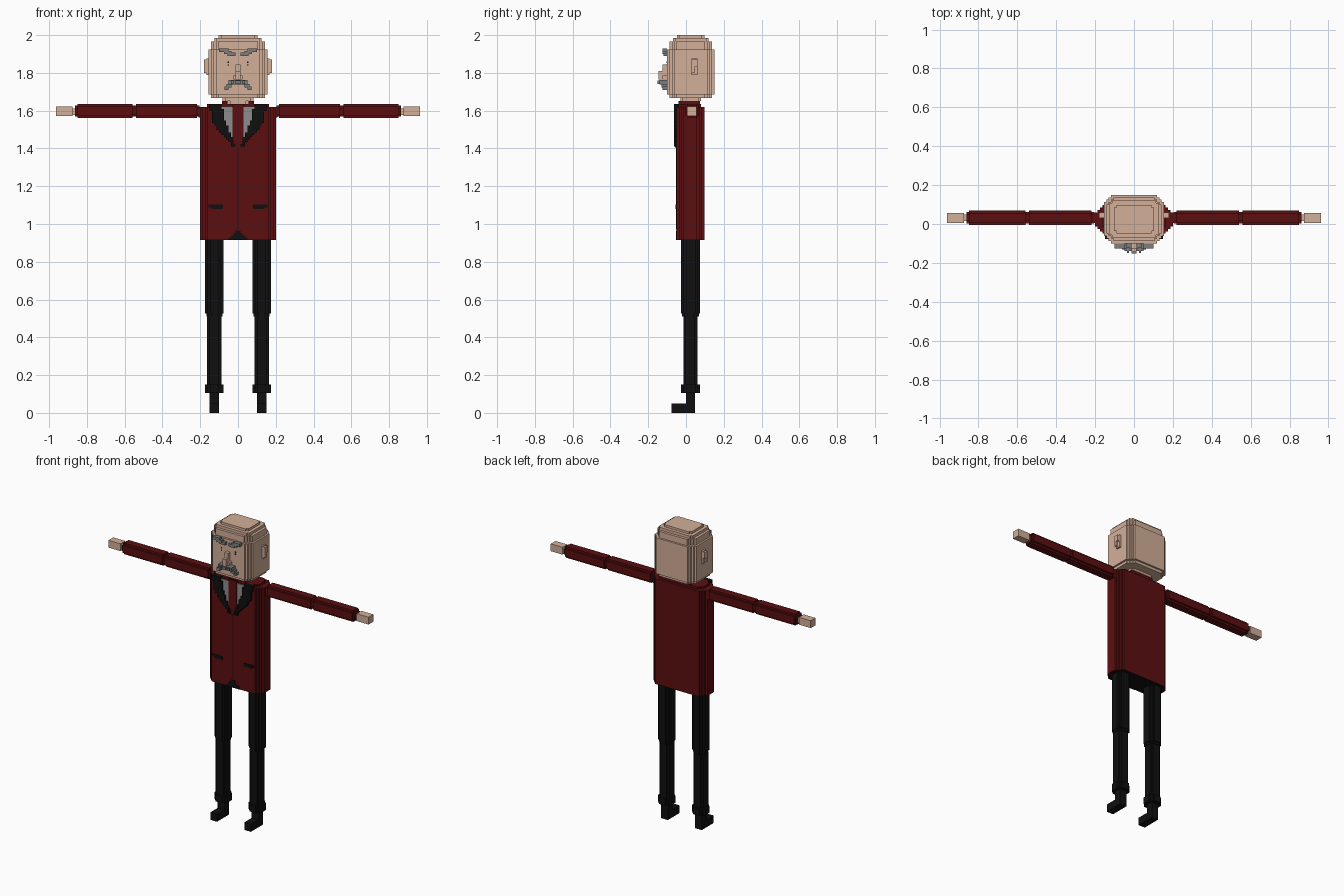
import bpy, bmesh

S = 0.0125  # size of one stair step


def colour(name, r, g, b):
    m = bpy.data.materials.new(name)
    m.diffuse_color = (r, g, b, 1)
    return m


SKIN = colour("skin", 0.65, 0.43, 0.315)
RED = colour("jacket red", 0.105, 0.0045, 0.005)
DARK_RED = colour("seam dark red", 0.045, 0.002, 0.003)
BLACK = colour("black cloth", 0.005, 0.005, 0.005)
HAIR = colour("grey hair", 0.2, 0.21, 0.21)
SHIRT = colour("shirt grey", 0.27, 0.27, 0.27)


def outline(u0, u1, v0, v1, n):
    """Rectangle whose corners are cut into n stair steps."""
    q = []
    for k in range(n):
        q += [(n - k, k), (n - k, k + 1)]
    q.append((0, n))
    r = q[::-1]
    pts = [(u1 - a * S, v0 + b * S) for a, b in q]
    pts += [(u1 - a * S, v1 - b * S) for a, b in r]
    pts += [(u0 + a * S, v1 - b * S) for a, b in q]
    pts += [(u0 + a * S, v0 + b * S) for a, b in r]
    return pts


def prism(bm, pts, w0, w1, axis="z"):
    place = {"z": lambda u, v, w: (u, v, w),
             "x": lambda u, v, w: (w, u, v)}[axis]
    lo = [bm.verts.new(place(u, v, w0)) for u, v in pts]
    hi = [bm.verts.new(place(u, v, w1)) for u, v in pts]
    bm.faces.new(lo)
    bm.faces.new(hi)
    for i in range(len(pts)):
        j = (i + 1) % len(pts)
        bm.faces.new((lo[i], lo[j], hi[j], hi[i]))


def finish(name, bm, mats):
    bmesh.ops.recalc_face_normals(bm, faces=bm.faces)
    me = bpy.data.meshes.new(name)
    bm.to_mesh(me)
    bm.free()
    for m in mats:
        me.materials.append(m)
    ob = bpy.data.objects.new(name, me)
    bpy.context.collection.objects.link(ob)
    return ob


def blocks(name, mat, boxes, sides=(1,)):
    """Part made of boxes (x0, x1, y0, y1, z0, z1, corner steps, axis)."""
    for s in sides:
        bm = bmesh.new()
        for x0, x1, y0, y1, z0, z1, *more in boxes:
            n = more[0] if more else 0
            axis = more[1] if len(more) > 1 else "z"
            if s < 0:
                x0, x1 = -x1, -x0
            if axis == "z":
                prism(bm, outline(x0, x1, y0, y1, n), z0, z1)
            else:
                prism(bm, outline(y0, y1, z0, z1, n), x0, x1, "x")
        label = name if len(sides) == 1 else name + ("_left" if s > 0 else "_right")
        finish(label, bm, [mat])


PAIR = (1, -1)

# Head: stacked slabs that step inward at jaw and crown
head = [(1.667, 1.685, S), (1.685, 1.925, 0), (1.925, 1.967, S),
        (1.967, 1.985, 0.03), (1.985, 2.0, 0.052)]
blocks("head", SKIN, [(-0.155 + i, 0.155 - i, -0.1 + i, 0.15 - i, a, b, 3 if i < 0.02 else 1)
                      for a, b, i in head])
blocks("neck", SKIN, [(-0.055, 0.055, -0.025, 0.07, 1.63, 1.655, 1),
                      (-0.082, 0.082, -0.03, 0.08, 1.652, 1.667, 1)])

# Ears
blocks("ear", SKIN, [(0.155, 0.167, 0.03, 0.06, 1.79, 1.875),
                     (0.167, 0.18, 0.03, 0.045, 1.80, 1.87),
                     (0.167, 0.18, 0.045, 0.06, 1.83, 1.87)], PAIR)

# Face
blocks("nose", SKIN, [(-0.0125, 0.0125, -0.125, -0.1, 1.785, 1.845),
                      (-0.025, 0.025, -0.125, -0.1, 1.765, 1.785),
                      (-0.0125, 0.0125, -0.145, -0.125, 1.765, 1.81)])
blocks("eyebrow", HAIR, [(0.05, 0.1, -0.125, -0.1, 1.91, 1.93),
                         (0.035, 0.075, -0.125, -0.1, 1.90, 1.917),
                         (0.012, 0.055, -0.12, -0.1, 1.89, 1.907)], PAIR)
blocks("moustache", HAIR, [(0, 0.05, -0.14, -0.1, 1.738, 1.762),
                           (0, 0.0125, -0.152, -0.14, 1.742, 1.76),
                           (0.025, 0.037, -0.15, -0.14, 1.742, 1.76),
                           (0.035, 0.062, -0.13, -0.1, 1.722, 1.742),
                           (0.05, 0.072, -0.125, -0.1, 1.71, 1.727)], PAIR)
blocks("eye", BLACK, [(0.048, 0.055, -0.103, -0.1, 1.852, 1.859),
                      (0.048, 0.055, -0.103, -0.1, 1.838, 1.845)], PAIR)

# Jacket body with a black underside
bm = bmesh.new()
prism(bm, outline(-0.2, 0.2, -0.05, 0.097, 3), 0.915, 1.62)
prism(bm, outline(-0.165, 0.165, -0.0375, 0.08, 2), 1.62, 1.635)
jacket = finish("jacket", bm, [RED, BLACK])
for f in jacket.data.polygons:
    if f.normal.z < -0.9 and f.center.z < 1:
        f.material_index = 1

# Collar around the neck
blocks("collar", RED, [(0.055, 0.085, -0.04, 0.075, 1.635, 1.652)], PAIR)
blocks("collar_back", RED, [(-0.055, 0.055, 0.06, 0.075, 1.635, 1.652)])


def snap(points, z):
    """Stair-stepped value of a (z, x) broken line."""
    for (za, xa), (zb, xb) in zip(points, points[1:]):
        if zb <= z <= za:
            t = (za - z) / (za - zb)
            return round((xa + t * (xb - xa)) / S) * S
    return 0


# Lapels and shirt built from rows of steps
outer = [(1.64, 0.15), (1.55, 0.137), (1.49, 0.1), (1.45, 0.06), (1.40, 0.02)]
inner = [(1.64, 0.0875), (1.55, 0.07), (1.49, 0.045), (1.44, 0.025), (1.40, 0.0125)]
lapel, shirt = [], []
for i in range(18):
    z0 = 1.41 + i * S
    zm = z0 + S / 2
    a, b = snap(inner, zm), snap(outer, zm)
    if b > a:
        lapel.append((a, b, -0.064, -0.0375, z0, z0 + S))
    if a > 0.03 and z0 < 1.615:
        shirt.append((0.03, a, -0.054, -0.049, z0, z0 + S))
blocks("lapel", BLACK, lapel, PAIR)
blocks("shirt", SHIRT, shirt, PAIR)
blocks("tie", RED, [(-0.03, 0.03, -0.057, -0.049, 1.44, 1.635),
                    (-0.0125, 0.0125, -0.057, -0.049, 1.405, 1.44)])

# Jacket details
blocks("front_seam", DARK_RED, [(-0.003, 0.003, -0.053, -0.049, 0.97, 1.405)])
blocks("pocket", BLACK, [(0.08, 0.155, -0.055, -0.049, 1.088, 1.102),
                         (0.08, 0.14, -0.055, -0.049, 1.08, 1.088)], PAIR)
blocks("jacket_vent", BLACK, [(-w, w, -0.053, -0.049, 0.915 + i * S, 0.915 + (i + 1) * S)
                              for i, w in enumerate((0.05, 0.0375, 0.025, 0.0125))])


# Sleeves: two segments with stepped ends on a thin core
def segment(x0, x1):
    y0, y1, z0, z1 = -0.006, 0.069, 1.56, 1.635
    i = 0.008
    return [(x0, x0 + S, y0 + i, y1 - i, z0 + i, z1 - i, 1, "x"),
            (x0 + S, x1 - S, y0, y1, z0, z1, 1, "x"),
            (x1 - S, x1, y0 + i, y1 - i, z0 + i, z1 - i, 1, "x")]


blocks("sleeve", RED, segment(0.205, 0.552) + segment(0.546, 0.862)
       + [(0.19, 0.21, 0.005, 0.058, 1.565, 1.62, 0, "x")], PAIR)
blocks("hand", SKIN, [(0.86, 0.88, 0.015, 0.048, 1.578, 1.612, 0, "x"),
                      (0.875, 0.963, 0.006, 0.056, 1.573, 1.622, 0, "x")], PAIR)

# Legs, trouser cuffs and shoes
blocks("leg", BLACK, [(0.077, 0.174, -0.026, 0.074, 0.525, 0.915, 2),
                      (0.083, 0.168, -0.02, 0.068, 0.51, 0.525, 2),
                      (0.088, 0.164, -0.014, 0.061, 0.15, 0.51, 1)], PAIR)
blocks("cuff", BLACK, [(0.077, 0.174, -0.026, 0.074, 0.105, 0.15, 2)], PAIR)
blocks("shoe", BLACK, [(0.101, 0.15, 0.0, 0.048, 0.05, 0.105),
                       (0.101, 0.15, -0.078, 0.048, 0.0, 0.05)], PAIR)
